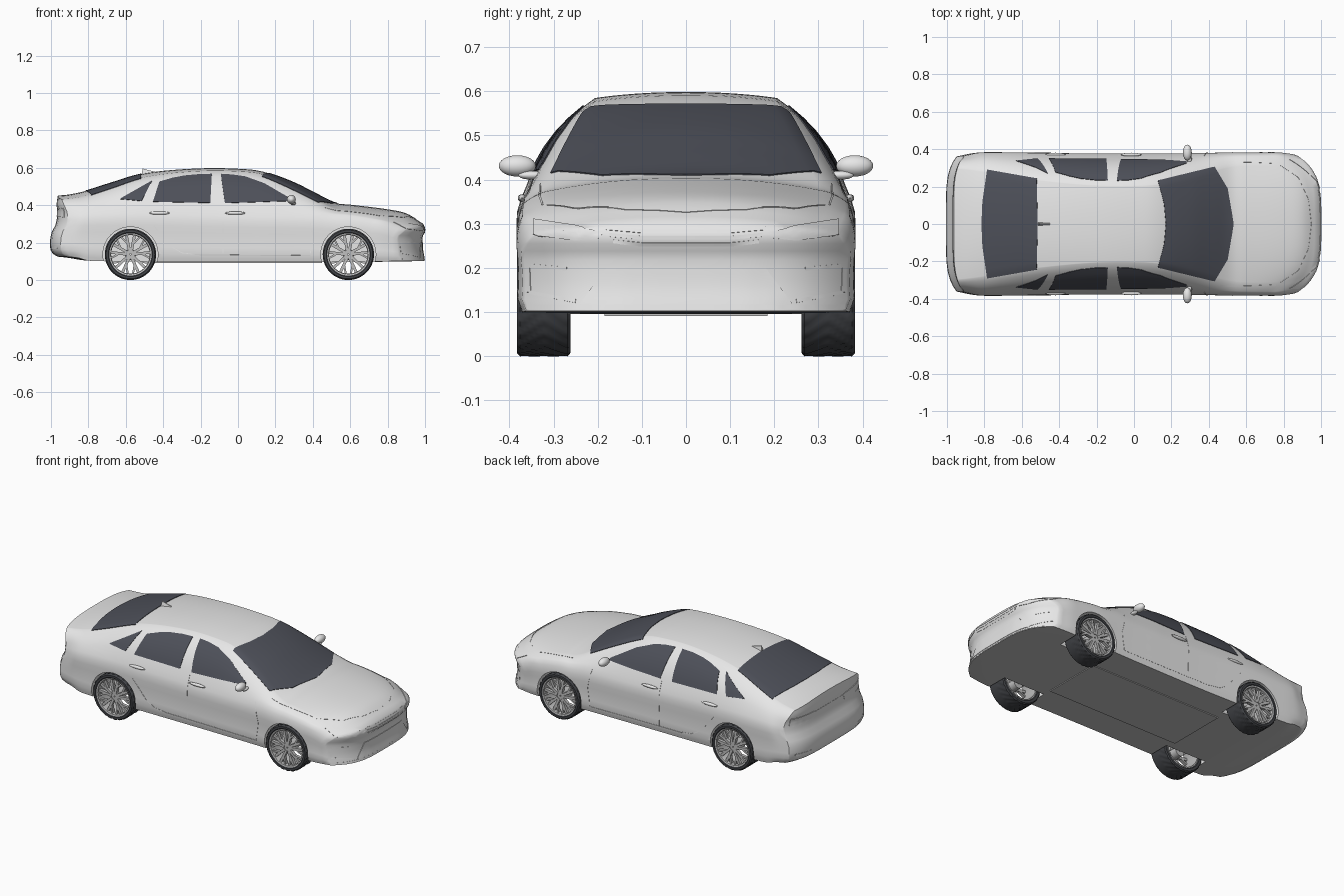
import bpy, bmesh, math
from mathutils import Vector
from mathutils.bvhtree import BVHTree

if "Cube" in bpy.data.objects:
    bpy.data.objects.remove(bpy.data.objects["Cube"])


def material(name, r, g, b):
    m = bpy.data.materials.new(name)
    m.diffuse_color = (r, g, b, 1)
    m.use_nodes = True
    m.node_tree.nodes["Principled BSDF"].inputs["Base Color"].default_value = m.diffuse_color
    return m


PAINT = material("silver paint", .82, .82, .82)
UNDER = material("underside grey", .55, .55, .55)
GLASS = material("tinted glass", .075, .08, .10)
RUBBER = material("tyre rubber", .055, .058, .065)
RIM = material("wheel alloy", .52, .52, .52)


def activate(ob):
    bpy.ops.object.select_all(action='DESELECT')
    ob.select_set(True)
    bpy.context.view_layer.objects.active = ob


def finish(name, bm, mats, angle=30):
    bmesh.ops.recalc_face_normals(bm, faces=bm.faces)
    me = bpy.data.meshes.new(name)
    bm.to_mesh(me)
    bm.free()
    ob = bpy.data.objects.new(name, me)
    bpy.context.collection.objects.link(ob)
    for m in mats:
        me.materials.append(m)
    activate(ob)
    if angle:
        bpy.ops.object.shade_smooth_by_angle(angle=math.radians(angle))
    return ob


def curve(keys, x, c):
    """Smooth interpolation of column c of a key table."""
    n = len(keys)
    i = max(0, min(n - 2, sum(k[0] <= x for k in keys) - 1))
    slope = lambda a, b: (keys[b][c] - keys[a][c]) / (keys[b][0] - keys[a][0])
    h = keys[i + 1][0] - keys[i][0]
    m0, m1 = slope(max(i - 1, 0), i + 1), slope(i, min(i + 2, n - 1))
    t = max(0, min(1, (x - keys[i][0]) / h))
    return ((2*t**3 - 3*t*t + 1) * keys[i][c] + (t**3 - 2*t*t + t) * h * m0
            + (3*t*t - 2*t**3) * keys[i + 1][c] + (t**3 - t*t) * h * m1)


def ease(t):
    t = max(0, min(1, t))
    return t * t * (3 - 2 * t)


# Body stations: x, top z, edge drop, top width, shoulder z, shoulder width, width, bottom z
BODY = [(-1.0, .452, .020, .300, .370, .350, .365, .125), (-.93, .457, .020, .295, .375, .355, .380, .118),
        (-.82, .475, .025, .285, .380, .360, .385, .105), (-.70, .512, .025, .265, .385, .360, .385, .100),
        (-.50, .570, .020, .235, .385, .362, .382, .098), (-.20, .597, .014, .208, .375, .360, .378, .096),
        (.05, .592, .014, .207, .370, .360, .378, .096), (.15, .575, .016, .217, .368, .361, .379, .096),
        (.30, .520, .028, .252, .365, .362, .380, .096), (.42, .460, .032, .285, .360, .365, .382, .096),
        (.52, .412, .030, .308, .350, .366, .385, .096), (.60, .403, .030, .315, .345, .368, .385, .096),
        (.80, .378, .030, .315, .325, .370, .385, .098), (.92, .352, .030, .300, .310, .368, .384, .100),
        (1.0, .300, .015, .280, .272, .350, .375, .103)]
# End profiles: z, fraction the surface is pulled back
NOSE = [(.09, 0), (.12, .005), (.15, .012), (.2, .015), (.235, .012), (.255, 0), (.275, 0), (.31, .012), (.4, .02)]
TAIL = [(.09, .05), (.12, .04), (.15, 0), (.25, 0), (.28, .02), (.36, .035), (.4, .03), (.46, .038)]
LOW = (0, .06, .15, .28, .42, .55, .68, .8, .9, 1)
NX, NT, NJ = 84, 16, len(LOW) + 5


def side_points(X):
    zt, drop, wr, zs, ws, w, zb = (curve(BODY, X, c) for c in range(1, 8))
    pts = []
    for f in LOW:
        inset = .014 * max(0, 1 - f / .15) + .005 * math.sin(math.pi * min(1, f / .75))
        roll = (w - ws) * max(0, (f - .7) / .3) ** 2
        pts.append((w - inset - roll, zb + f * (zs - zb)))
    zr = zt - drop
    h = zr - zs
    cy, cz = (ws + wr) / 2 + .17 * h, (zs + zr) / 2 + .17 * h
    for q in range(1, 6):
        u = q / 5
        pts.append(((1-u)**2 * ws + 2*u*(1-u) * cy + u*u * wr, (1-u)**2 * zs + 2*u*(1-u) * cz + u*u * zr))
    return pts, drop


def body_point(X, t, j, pts, drop):
    y, z = pts[j][0] * t, pts[j][1]
    if j == NJ - 1:
        z += drop * (1 - abs(t) ** 2.2)
    a = abs(y) / .385
    x = X * (1 - ease((X - .8) / .2) * curve(NOSE, z, 1) - ease((-X - .8) / .2) * curve(TAIL, z, 1))
    x += -.155 * ease((X - .5) / .5) * a**4 + .08 * ease((-X - .75) / .25) * a**5
    return x, y, z


# Body shell: a mapped box lattice, only its outer skin is built
bm = bmesh.new()
V = {}
for i in range(NX + 1):
    X = -1 + 2 * i / NX
    pts, drop = side_points(X)
    for k in range(NT + 1):
        for j in range(NJ):
            if i in (0, NX) or k in (0, NT) or j in (0, NJ - 1):
                t = math.sin(math.pi / 2 * (2 * k / NT - 1))
                V[i, k, j] = bm.verts.new(body_point(X, t, j, pts, drop))
quad = lambda *ids: bm.faces.new([V[q] for q in ids])
for i in range(NX):
    for k in range(NT):
        for j in (0, NJ - 1):
            f = quad((i, k, j), (i+1, k, j), (i+1, k+1, j), (i, k+1, j))
            f.material_index = 1 if j == 0 else 0
    for j in range(NJ - 1):
        for k in (0, NT):
            quad((i, k, j), (i+1, k, j), (i+1, k, j+1), (i, k, j+1))
for i in (0, NX):
    for k in range(NT):
        for j in range(NJ - 1):
            quad((i, k, j), (i, k+1, j), (i, k+1, j+1), (i, k, j+1))
body = finish("body_shell", bm, [PAINT, UNDER], 0)


def lathe(bm, cx, cz, s, profile, segs=64):
    """Closed ring of (y, r) points turned about the wheel axis."""
    rings = []
    for a in range(segs):
        t = 2 * math.pi * a / segs
        rings.append([bm.verts.new((cx + r * math.cos(t), s * y, cz + r * math.sin(t))) for y, r in profile(a)])
    n = len(rings[0])
    for a in range(segs):
        A, B = rings[a], rings[(a + 1) % segs]
        for q in range(n):
            bm.faces.new((A[q], A[(q+1) % n], B[(q+1) % n], B[q]))


# Wheel wells cut out of the body
WHEELS = [(x, s) for x in (-.575, .59) for s in (1, -1)]
CZ = .137
bm = bmesh.new()
for x, s in WHEELS:
    rings = [[bm.verts.new((x + .147 * math.cos(a * math.pi / 24), s * y, CZ + .147 * math.sin(a * math.pi / 24)))
              for a in range(48)] for y in (.24, .5)]
    for ring in rings:
        bm.faces.new(ring)
    for a in range(48):
        b = (a + 1) % 48
        bm.faces.new((rings[0][a], rings[0][b], rings[1][b], rings[1][a]))
cutter = finish("wheel_well_cutter", bm, [], 0)
cutter.hide_render = True
mod = body.modifiers.new("wells", 'BOOLEAN')
mod.object, mod.operation, mod.solver = cutter, 'DIFFERENCE', 'EXACT'
activate(body)
bpy.ops.object.modifier_apply(modifier="wells")
bpy.data.objects.remove(cutter)
bpy.ops.object.shade_smooth_by_angle(angle=math.radians(40))
tree = BVHTree.FromObject(body, bpy.context.evaluated_depsgraph_get())


def sample(line, u):
    p = u * (len(line) - 1)
    i = min(int(p), len(line) - 2)
    return Vector(line[i]).lerp(Vector(line[i + 1]), p - i)


def plate(name, lower, upper, axis, s, mat, n=16, m=6, lift=.001, thick=.006):
    """Thin plate laid on the body between two outlines, projected along an axis."""
    d = Vector([0, 0, 0])
    d[axis] = s
    bm = bmesh.new()
    grid = []
    for r in range(m + 1):
        row = []
        for c in range(n + 1):
            p = list(sample(lower, c / n).lerp(sample(upper, c / n), r / m))
            p.insert(axis, 2 * s)
            hit, nor, _, _ = tree.ray_cast(Vector(p), -d)
            if hit is None:
                p[axis] = 0
                hit, nor, _, _ = tree.find_nearest(Vector(p))
            row.append(bm.verts.new(hit + nor * lift))
        grid.append(row)
    for r in range(m):
        for c in range(n):
            bm.faces.new((grid[r][c], grid[r][c+1], grid[r+1][c+1], grid[r+1][c]))
    bm.normal_update()
    if sum(f.normal.dot(d) for f in bm.faces) < 0:
        bmesh.ops.reverse_faces(bm, faces=bm.faces)
    bmesh.ops.solidify(bm, geom=bm.faces[:], thickness=thick)
    return finish(name, bm, [mat])


def strip(name, line, axis, s, mat=PAINT, w=.002, n=24, thick=.004):
    """Narrow band following a line on the body."""
    a, b = Vector(line[0]), Vector(line[-1])
    o = Vector((-(b - a).y, (b - a).x)).normalized() * w
    lo, up = ([tuple(Vector(p) + o * q) for p in line] for q in (-1, 1))
    return plate(name, lo, up, axis, s, mat, n, 1, .0015, thick)


# Windscreen and rear window
plate("windscreen", [(.43, -.306), (.50, -.19), (.533, 0), (.50, .19), (.43, .306)],
      [(.128, -.232), (.16, -.11), (.17, 0), (.16, .11), (.128, .232)], 2, 1, GLASS, 28, 16, .003)
plate("rear_window", [(-.785, -.29), (-.81, -.12), (-.815, 0), (-.81, .12), (-.785, .29)],
      [(-.52, -.243), (-.515, 0), (-.52, .243)], 2, 1, GLASS, 28, 16, .003)

for s, tag in ((1, "left"), (-1, "right")):
    # Side windows
    plate("rear_quarter_glass_" + tag, [(-.63, .432), (-.515, .422)], [(-.62, .44), (-.46, .53)], 1, s, GLASS, lift=.003)
    plate("rear_door_glass_" + tag, [(-.455, .418), (-.148, .412)],
          [(-.42, .525), (-.35, .545), (-.285, .557), (-.21, .564), (-.14, .566)], 1, s, GLASS, lift=.003)
    plate("front_door_glass_" + tag, [(-.07, .411), (.285, .422)],
          [(-.092, .566), (-.03, .562), (.04, .552), (.14, .516), (.28, .435)], 1, s, GLASS, lift=.003)
    # Door edges
    strip("centre_door_edge_" + tag, [(-.08, .13), (-.08, .40)], 1, s)
    strip("front_door_edge_" + tag, [(.385, .13), (.40, .24), (.375, .36)], 1, s)
    strip("rear_door_edge_" + tag, [(-.23, .137), (-.30, .145), (-.36, .18), (-.45, .29)], 1, s)
    strip("sill_edge_" + tag, [(-.23, .135), (.385, .13)], 1, s)
    strip("hood_side_edge_" + tag, [(.46, s*.33), (.62, s*.332), (.76, s*.325)], 2, 1)
    # Lamps and bumper trim
    plate("headlamp_" + tag, [(s*.19, .268), (s*.25, .262), (s*.345, .275)],
          [(s*.19, .28), (s*.25, .295), (s*.345, .31)], 0, 1, PAINT, lift=.003)
    strip("vent_top_" + tag, [(s*.27, .198), (s*.35, .205)], 0, 1, PAINT, .004, 8, .008)
    strip("vent_side_" + tag, [(s*.355, .145), (s*.357, .20)], 0, 1, PAINT, .004, 8, .008)
    strip("vent_lower_" + tag, [(s*.25, .125), (s*.355, .145)], 0, 1, PAINT, .004, 8, .008)
    plate("tail_lamp_" + tag, [(s*.14, .34), (s*.335, .335)], [(s*.14, .375), (s*.325, .385)], 0, -1, PAINT, lift=.003)
    strip("rear_reflector_" + tag, [(s*.22, .17), (s*.33, .175)], 0, -1, PAINT, .007, 8, .008)
    # Door handles
    for hx, hn in ((-.42, "rear"), (-.015, "front")):
        bm = bmesh.new()
        bmesh.ops.create_uvsphere(bm, u_segments=16, v_segments=8, radius=1)
        bmesh.ops.scale(bm, vec=(.055, .010, .009), verts=bm.verts)
        bmesh.ops.translate(bm, vec=(hx, s*.371, .358), verts=bm.verts)
        finish(hn + "_door_handle_" + tag, bm, [PAINT], 60)
    # Mirrors with stalk
    bm = bmesh.new()
    for size, pos in (((.024, .042, .024), (.285, .382, .431)), ((.014, .03, .010), (.295, .350, .410))):
        vs = bmesh.ops.create_uvsphere(bm, u_segments=24, v_segments=12, radius=1)['verts']
        bmesh.ops.scale(bm, vec=size, verts=vs)
        bmesh.ops.translate(bm, vec=(pos[0], s*pos[1], pos[2]), verts=vs)
    finish("door_mirror_" + tag, bm, [PAINT], 60)

# Nose, tail and hood details
for q, z in enumerate((.253, .268, .283)):
    e = .165 + .008 * q
    strip("grille_bar_%d" % q, [(-e, z + .007), (-.1, z), (.1, z), (e, z + .007)], 0, 1, PAINT, .004, 24, .009)
plate("lower_intake", [(-.24, .118), (.24, .118)], [(-.18, .2), (.18, .2)], 0, 1, PAINT, 20, 6, .003)
strip("front_lip", [(-.36, .112), (.36, .112)], 0, 1, PAINT, .005, 40, .009)
strip("tail_trim", [(-.14, .365), (.14, .365)], 0, -1, PAINT, .005, 20, .008)
strip("hood_front_edge", [(.78, -.315), (.88, -.25), (.935, -.13), (.95, 0), (.935, .13), (.88, .25), (.78, .315)],
      2, 1, PAINT, .002, 40)

# Floor plate
bm = bmesh.new()
bmesh.ops.create_cube(bm, size=1)
bmesh.ops.scale(bm, vec=(.9, .37, .010), verts=bm.verts)
bmesh.ops.translate(bm, vec=(0, 0, .096), verts=bm.verts)
finish("floor_plate", bm, [UNDER])

# Roof fin antenna
bm = bmesh.new()
base = [bm.verts.new(p) for p in ((-.515, .01, .562), (-.515, -.01, .562), (-.43, -.004, .575), (-.43, .004, .575))]
tip = [bm.verts.new((-.51, y, .596)) for y in (.002, -.002)]
for f in (base, (base[0], base[1], tip[1], tip[0]), (base[1], base[2], tip[1]),
          (base[3], base[0], tip[0]), (base[2], base[3], tip[0], tip[1])):
    bm.faces.new(f)
finish("roof_fin", bm, [PAINT])


# Wheels: chevron-tread tyre and five paired-spoke rim
def tread(a):
    rows = [(.268 + .0108 * r, .137 - (.004 if (a + abs(r - 5)) % 4 == 0 else 0)) for r in range(11)]
    return [(.27, .108), (.262, .116), (.262, .13)] + rows + [(.383, .13), (.383, .118), (.376, .110)]


for x, s in WHEELS:
    tag = ("front" if x > 0 else "rear") + ("_left" if s > 0 else "_right")
    bm = bmesh.new()
    lathe(bm, x, CZ, s, tread, 96)
    finish("tyre_" + tag, bm, [RUBBER], 25)
    bm = bmesh.new()
    lathe(bm, x, CZ, s, lambda a: [(.266, .111), (.266, .104), (.365, .103), (.378, .106), (.38, .113)])
    lathe(bm, x, CZ, s, lambda a: [(.29, .004), (.29, .03), (.36, .03), (.368, .022), (.368, .004)], 32)
    for p in range(5):
        for r0, a0, r1, a1, w in ((.02, -16, .107, -12, .0075), (.02, 16, .107, 12, .0075),
                                  (.06, -14, .107, -29, .005), (.06, 14, .107, 29, .005)):
            P, Q = (Vector((r * math.cos(t), 0, r * math.sin(t))) for r, t in
                    ((r0, math.radians(90 + 72*p + a0)), (r1, math.radians(90 + 72*p + a1))))
            side = (Q - P).cross(Vector((0, 1, 0))).normalized() * w
            vs = [bm.verts.new((x + v.x, s * y, CZ + v.z)) for y in (.352, .371)
                  for v in (P - side, Q - side, Q + side, P + side)]
            for f in ((0, 1, 2, 3), (4, 5, 6, 7), (0, 1, 5, 4), (1, 2, 6, 5), (2, 3, 7, 6), (3, 0, 4, 7)):
                bm.faces.new([vs[c] for c in f])
    finish("rim_" + tag, bm, [RIM])
